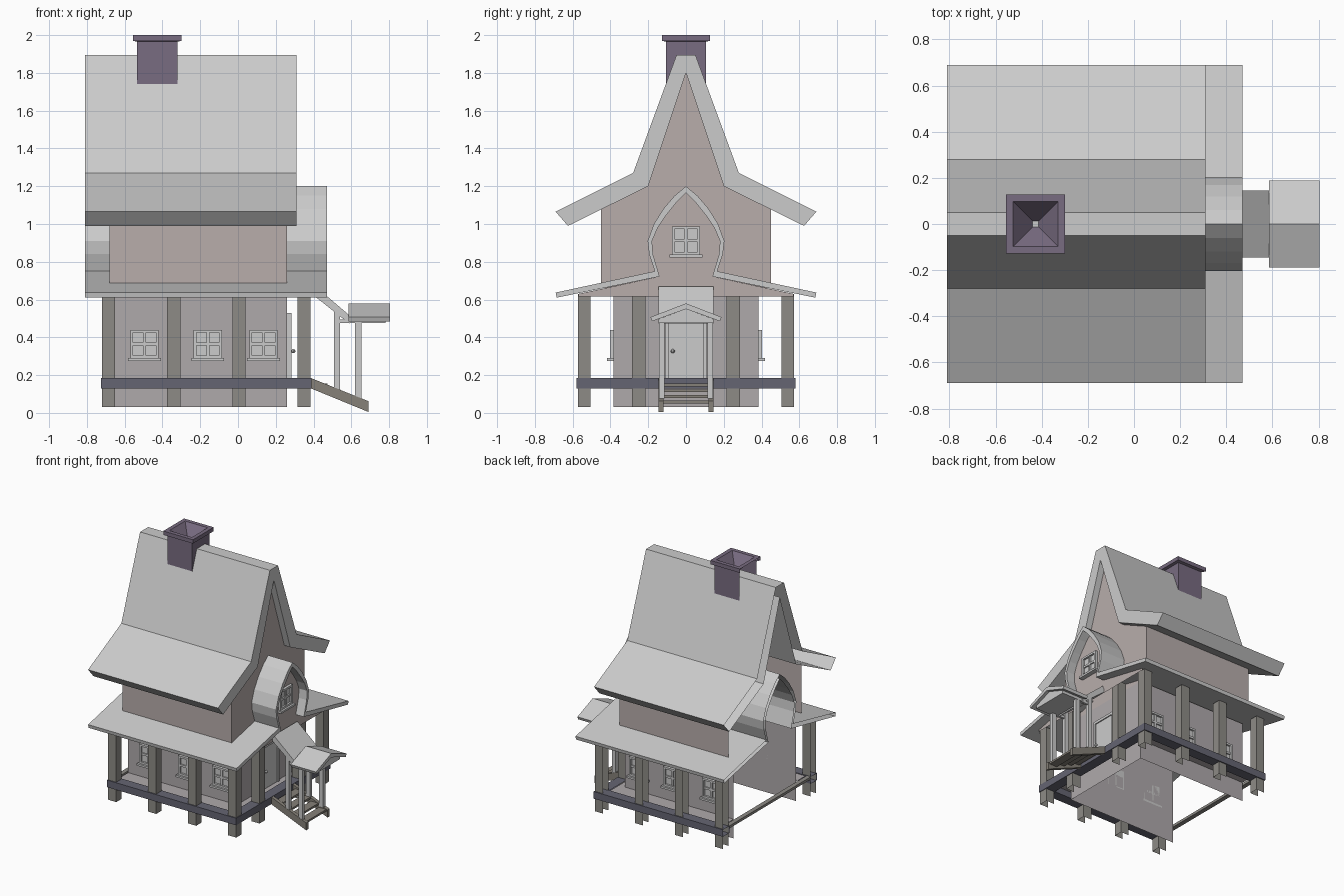
import bpy, bmesh, math
from mathutils import Vector

if "Cube" in bpy.data.objects:
    bpy.data.objects.remove(bpy.data.objects["Cube"])

def mat(name, c):
    m = bpy.data.materials.new(name)
    m.diffuse_color = (*c, 1)
    m.use_nodes = True
    m.node_tree.nodes["Principled BSDF"].inputs["Base Color"].default_value = m.diffuse_color
    return m

STONE = mat("chimney_stone", (.19, .15, .22))
POST = mat("post_wood", (.27, .26, .24))
BEAM = mat("beam_wood", (.13, .13, .17))
PLASTER = mat("upper_plaster", (.48, .42, .41))
LOWER = mat("lower_plaster", (.43, .40, .41))
STAIR = mat("stair_wood", (.24, .22, .19))

def finish(name, bm, m=None, normals=True):
    if normals:
        bmesh.ops.recalc_face_normals(bm, faces=bm.faces)
    me = bpy.data.meshes.new(name)
    bm.to_mesh(me)
    bm.free()
    ob = bpy.data.objects.new(name, me)
    bpy.context.collection.objects.link(ob)
    if m:
        me.materials.append(m)
    return ob

def add_box(bm, x, y, z, skip=()):
    """Box from ranges; skip lists outward directions left open."""
    ret = bmesh.ops.create_cube(bm, size=1)
    c = [(a + b) / 2 for a, b in (x, y, z)]
    d = [abs(b - a) for a, b in (x, y, z)]
    for v in ret["verts"]:
        v.co = Vector([v.co[i] * d[i] + c[i] for i in range(3)])
    faces = {f for v in ret["verts"] for f in v.link_faces}
    dirs = {"-x": (-1, 0, 0), "-z": (0, 0, -1), "+z": (0, 0, 1)}
    bm.normal_update()
    dead = [f for f in faces if any(f.normal.dot(Vector(dirs[s])) > .9 for s in skip)]
    bmesh.ops.delete(bm, geom=dead, context="FACES")

def boxes(name, items, m=None, skip=()):
    bm = bmesh.new()
    for x, y, z in items:
        add_box(bm, x, y, z, skip)
    return finish(name, bm, m)

def prism(name, pts, a, b, m=None, axis="x", back=True):
    """Extrude a closed profile: (y,z) along x, or (x,z) along y."""
    bm = bmesh.new()
    place = (lambda t, p: (t, p[0], p[1])) if axis == "x" else (lambda t, p: (p[0], t, p[1]))
    A = [bm.verts.new(place(a, p)) for p in pts]
    B = [bm.verts.new(place(b, p)) for p in pts]
    n = len(pts)
    for i in range(n):
        bm.faces.new((A[i], A[(i + 1) % n], B[(i + 1) % n], B[i]))
    bm.faces.new(B)
    if back:
        bm.faces.new(A[::-1])
    return finish(name, bm, m)

def panel(name, pts, m=None):
    bm = bmesh.new()
    bm.faces.new([bm.verts.new(p) for p in pts])
    return finish(name, bm, m, False)

def mirrored(half):
    """Half profile from the centre outwards -> full left-to-right line."""
    return [(-y, z) for y, z in reversed(half) if y > 0] + half

def shell(outer, inner):
    return mirrored(outer) + mirrored(inner)[::-1]

# Steep main roof, open at the back end
roof_in = [(0, 1.80), (.20, 1.20), (.625, .99)]
prism("main_roof", shell([(.05, 1.895), (.28, 1.27), (.69, 1.065)], roof_in), -.81, .31, back=False)

# Skirt roof whose centre rises into a pointed arch hood
arch_out = [(0, 1.2), (.06, 1.15), (.12, 1.08), (.17, 1.0), (.203, .91), (.195, .84), (.165, .75), (.69, .637)]
arch_in = [(0, 1.165), (.05, 1.115), (.11, 1.04), (.15, .98), (.18, .91), (.175, .84), (.14, .722), (.685, .61)]
prism("skirt_roof", shell(arch_out, arch_in), -.81, .47, back=False)

# Arch panel following the hood
panel("arch_panel", [(.40, y, z) for y, z in reversed(mirrored(arch_in[:-1] + [(.57, .63), (.57, .617)]))], PLASTER)

# Upper walls and gable
for s in (-1, 1):
    ends = (-.68, .26) if s < 0 else (.26, -.68)
    panel("upper_side_wall", [(ends[0], s*.45, .66), (ends[1], s*.45, .66),
                              (ends[1], s*.45, 1.077), (ends[0], s*.45, 1.077)], PLASTER)
    panel("lower_side_wall", [(ends[0], s*.383, .03), (ends[1], s*.383, .03),
                              (ends[1], s*.383, .66), (ends[0], s*.383, .66)], LOWER)
gable = mirrored([(0, 1.8), (.20, 1.20), (.45, 1.077), (.45, .66)])
panel("gable_wall", [(.26, y, z) for y, z in reversed(gable)], PLASTER)
panel("lower_front_wall", [(.26, -.383, .03), (.26, .383, .03), (.26, .383, .66), (.26, -.383, .66)], LOWER)

# Porch posts around three sides
posts = [((x, x + .07), (s*.505, s*.572), (.03, .63)) for x in (-.72, -.375, -.03, .315) for s in (-1, 1)]
posts += [((.315, .385), (s*.215, s*.285), (.03, .66)) for s in (-1, 1)]
boxes("veranda_posts", posts, POST, ("-x", "-z", "+z"))

# Deck beams and boards
boxes("deck_beams", [((-.725, .39), (s*.50, s*.58), (.13, .185)) for s in (-1, 1)]
      + [((.31, .39), (-.50, .50), (.13, .185))], BEAM, ("-x",))
boxes("deck_back_edge", [((-.725, -.69), (-.5, .5), (.165, .185))], POST)
bm = bmesh.new()
for x0, x1, y0, y1 in ((-.68, .31, -.5, -.383), (-.68, .31, .383, .5), (.26, .31, -.383, .383)):
    bm.faces.new([bm.verts.new((x, y, .18)) for x, y in ((x0, y0), (x1, y0), (x1, y1), (x0, y1))])
finish("deck_boards", bm, LOWER, False)

# Windows: (u, depth, z) boxes mapped onto a wall
def window(name, place):
    parts = [((-.075, -.06), (0, .02), (0, .15)), ((.06, .075), (0, .02), (0, .15)),
             ((-.06, .06), (0, .02), (0, .015)), ((-.06, .06), (0, .02), (.135, .15)),
             ((-.008, .008), (0, .015), (.015, .135)), ((-.06, .06), (0, .015), (.067, .083)),
             ((-.06, .06), (0, .005), (.015, .135)), ((-.087, .087), (0, .035), (-.015, 0))]
    boxes(name, [place(*p) for p in parts])

for cx in (-.495, -.16, .135):
    for s in (-1, 1):
        window("side_window", lambda u, d, z: ((cx + u[0], cx + u[1]), (s*(.383 + d[0]), s*(.383 + d[1])),
                                               (z[0] + .29, z[1] + .29)))
window("arch_window", lambda u, d, z: ((.40 + d[0], .40 + d[1]), u, (z[0] + .838, z[1] + .838)))

# Door and knob
boxes("door", [((.26, .275), (-.09, .09), (.185, .51))])
boxes("door_frame", [((.26, .283), (s*.09, s*.11), (.185, .51)) for s in (-1, 1)]
      + [((.26, .283), (-.11, .11), (.51, .53))])
bpy.ops.mesh.primitive_uv_sphere_add(segments=8, ring_count=6, radius=.011, location=(.293, -.07, .327))
bpy.context.object.name = "door_knob"

# Entrance stairs
for s in (-1, 1):
    prism("stair_stringer", [(.385, .185), (.69, .062), (.69, .005), (.385, .13)],
          s*.118, s*.145, STAIR, axis="y")
boxes("stair_treads", [((.41 + i*.068, .475 + i*.068), (-.118, .118), (.14 - i*.03, .155 - i*.03))
                       for i in range(4)], STAIR)

# Entrance canopy: posts, sloped slab, little gable roof
boxes("canopy_posts", [((.508, .54), (s*.115, s*.143), (.12, .55)) for s in (-1, 1)]
      + [((.62, .655), (s*.115, s*.143), (.075, .50)) for s in (-1, 1)])
boxes("canopy_rails", [((.54, .62), (s*.12, s*.138), (.475, .495)) for s in (-1, 1)])
prism("canopy_slab", [(.41, .67), (.60, .508), (.59, .472), (.39, .63)], -.145, .145, axis="y")
prism("canopy_roof", shell([(0, .58), (.188, .507)], [(0, .55), (.18, .485)]), .585, .805)
prism("canopy_gable", [(-.145, .475), (.145, .475), (.145, .497), (0, .55), (-.145, .497)], .60, .78)

# Chimney with flared cap and sunken pyramid top, open at the back
boxes("chimney_stack", [((-.535, -.32), (-.107, .107), (1.74, 1.97))], STONE, ("-x", "-z", "+z"))
bm = bmesh.new()
ring = lambda r, z: [bm.verts.new((-.427 + a*r, b*r, z)) for a, b in ((-1, -1), (1, -1), (1, 1), (-1, 1))]
loops = [ring(.107, 1.965), ring(.128, 1.97), ring(.128, 2.0), ring(.097, 2.0)]
tip = bm.verts.new((-.427, 0, 1.88))
for i in range(4):
    j = (i + 1) % 4
    for k in range(3):
        if i == 3 and k < 2:
            continue
        bm.faces.new((loops[k][i], loops[k][j], loops[k + 1][j], loops[k + 1][i]))
    bm.faces.new((loops[3][i], loops[3][j], tip))
finish("chimney_cap", bm, STONE, False)
